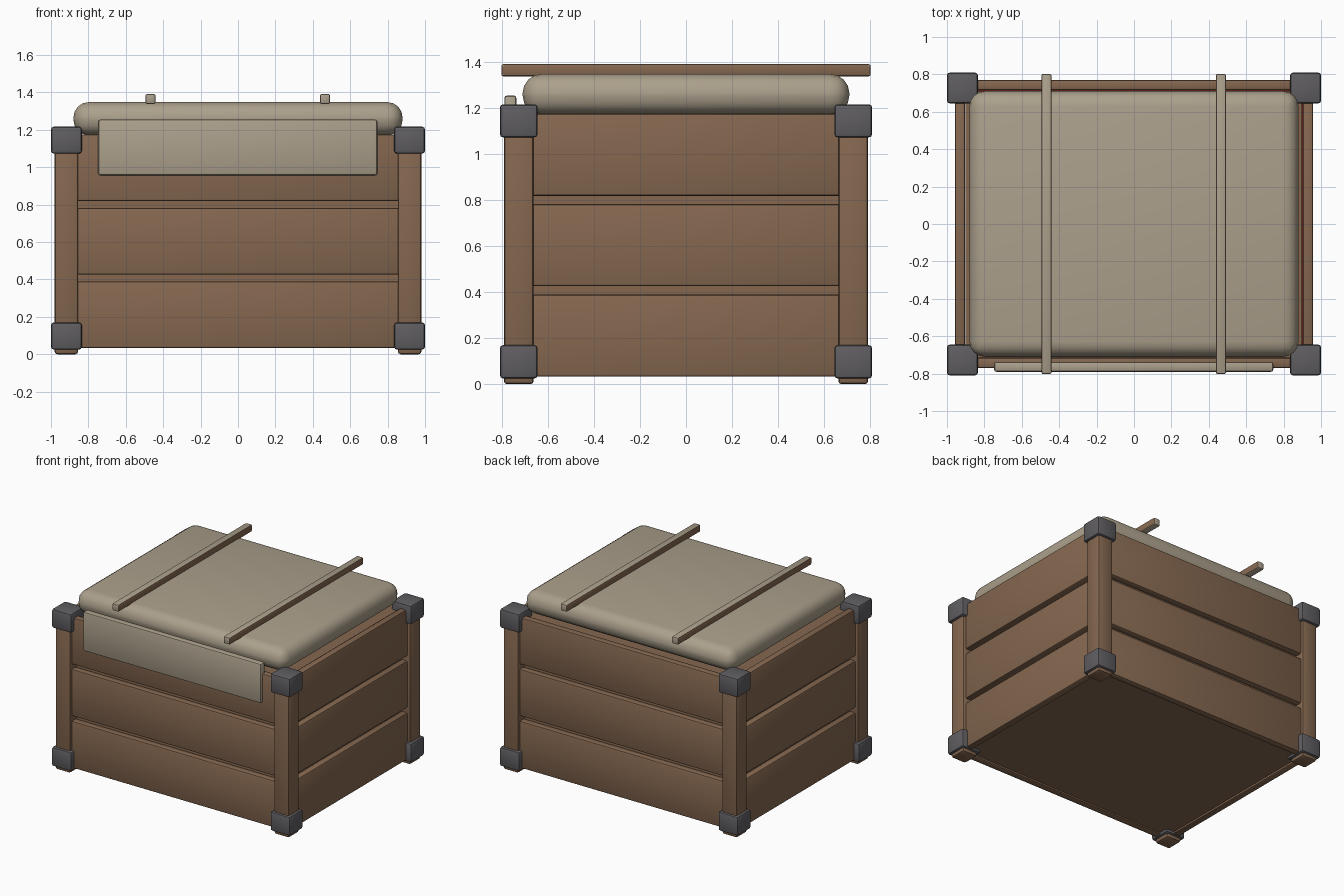
import bpy, bmesh
from mathutils import Vector

if "Cube" in bpy.data.objects:
    bpy.data.objects.remove(bpy.data.objects["Cube"])


def mat(name, rgb):
    m = bpy.data.materials.new(name)
    m.diffuse_color = (*rgb, 1)
    m.use_nodes = True
    m.node_tree.nodes["Principled BSDF"].inputs["Base Color"].default_value = m.diffuse_color
    return m


WOOD = mat("brown wood", (0.235, 0.137, 0.080))
CLOTH = mat("beige cloth", (0.410, 0.352, 0.262))
METAL = mat("grey metal", (0.115, 0.110, 0.119))
RED = mat("dark red lining", (0.19, 0.02, 0.014))


def box(name, lo, hi, material, bevel=0.0, segments=2):
    """Bevelled box between two corners."""
    lo, hi = Vector(lo), Vector(hi)
    bm = bmesh.new()
    bmesh.ops.create_cube(bm, size=1)
    for v in bm.verts:
        v.co = (lo + hi) / 2 + v.co * (hi - lo)
    if bevel:
        bmesh.ops.bevel(bm, geom=bm.edges[:], offset=bevel, segments=segments,
                        profile=0.5, affect='EDGES', clamp_overlap=True)
    me = bpy.data.meshes.new(name)
    bm.to_mesh(me)
    bm.free()
    ob = bpy.data.objects.new(name, me)
    bpy.context.collection.objects.link(ob)
    me.materials.append(material)
    if bevel:
        bpy.ops.object.select_all(action='DESELECT')
        ob.select_set(True)
        bpy.context.view_layer.objects.active = ob
        bpy.ops.object.shade_smooth_by_angle(angle=0.7)
    return ob


# Inner body seen between the planks and from below
box("inner_body", (-0.90, -0.715, 0.045), (0.90, 0.715, 1.15), WOOD)

# Thin lining strips on the right and back rim
box("lining_right", (0.895, -0.66, 1.12), (0.903, 0.66, 1.165), RED)
box("lining_back", (-0.85, 0.708, 1.12), (0.85, 0.716, 1.165), RED)

# Three planks on every side
for i in range(3):
    z0 = 0.033 + i * 0.393
    z1 = z0 + 0.357
    for s, n in ((-1, "front"), (1, "back")):
        ys = sorted((s * 0.715, s * 0.77))
        box(f"{n}_plank_{i + 1}", (-0.865, ys[0], z0), (0.865, ys[1], z1), WOOD, 0.012)
    for s, n in ((-1, "left"), (1, "right")):
        xs = sorted((s * 0.903, s * 0.957))
        box(f"{n}_plank_{i + 1}", (xs[0], -0.675, z0), (xs[1], 0.675, z1), WOOD, 0.012)

# Corner posts with metal caps
for sx, nx in ((-1, "left"), (1, "right")):
    for sy, ny in ((-1, "front"), (1, "back")):
        x, y = sx * 0.9175, sy * 0.727
        n = f"{ny}_{nx}"
        box(f"{n}_post", (x - 0.063, y - 0.065, 0), (x + 0.063, y + 0.065, 1.2), WOOD, 0.015)
        for z0, z1, level in ((0.025, 0.17, "bottom"), (1.073, 1.217, "top")):
            box(f"{n}_{level}_cap", (x - 0.0825, y - 0.0825, z0),
                (x + 0.0825, y + 0.0825, z1), METAL, 0.015)

# Padded lid
box("cushion_lid", (-0.88, -0.71, 1.172), (0.88, 0.71, 1.348), CLOTH, 0.082, 4)

# Cloth panel hanging on the front
box("front_flap", (-0.748, -0.79, 0.957), (0.745, -0.737, 1.255), CLOTH, 0.012)

# Two straps over the lid, with brown sides
for x, n in ((-0.468, "left"), (0.465, "right")):
    strap = box(f"{n}_strap", (x - 0.027, -0.803, 1.338), (x + 0.027, 0.803, 1.392), CLOTH, 0.01)
    strap.data.materials.append(WOOD)
    for p in strap.data.polygons:
        if abs(p.normal.x) > 0.9:
            p.material_index = 1
